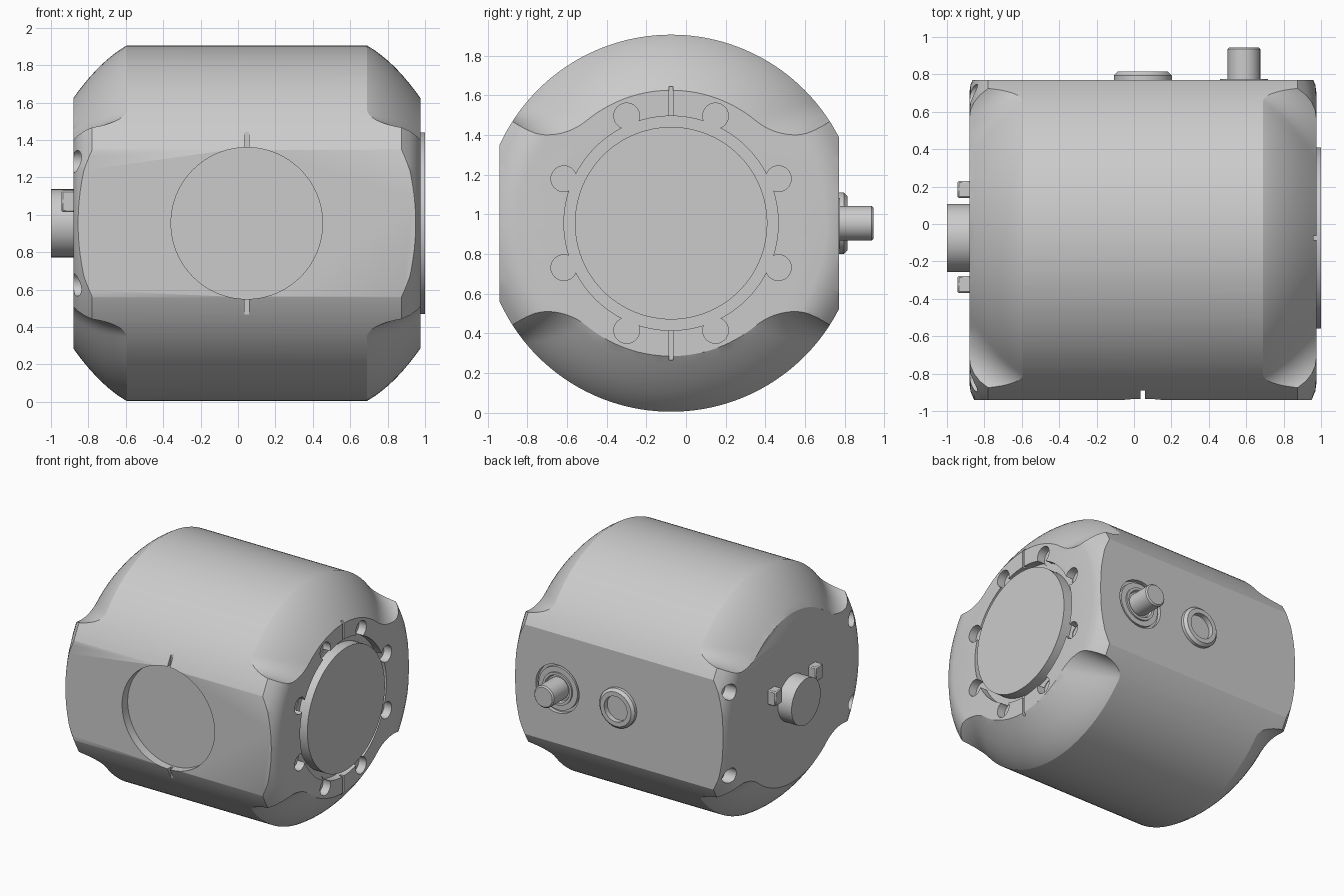
import bpy, bmesh
from math import sin, cos, radians, pi
from mathutils import Vector

if "Cube" in bpy.data.objects:
    bpy.data.objects.remove(bpy.data.objects["Cube"])

grey = bpy.data.materials.new("plain grey")
grey.use_nodes = True
colour = (0.6, 0.6, 0.6, 1)
grey.diffuse_color = colour
grey.node_tree.nodes["Principled BSDF"].inputs["Base Color"].default_value = colour

CX, CY, CZ = 0.047, -0.075, 0.955      # housing axis and mid length
R, LEFT, RIGHT = 0.95, 0.975, -0.88
FRONT, BACK = -0.94, 0.77


def finish(name, bm):
    bmesh.ops.recalc_face_normals(bm, faces=bm.faces)
    mesh = bpy.data.meshes.new(name)
    bm.to_mesh(mesh)
    bm.free()
    mesh.materials.append(grey)
    obj = bpy.data.objects.new(name, mesh)
    bpy.context.collection.objects.link(obj)
    return obj


def loft(bm, sections):
    """Bridge equal closed rings and cap both ends."""
    rings = [[bm.verts.new(p) for p in s] for s in sections]
    n = len(rings[0])
    for a, b in zip(rings, rings[1:]):
        for i in range(n):
            j = (i + 1) % n
            bm.faces.new((a[i], a[j], b[j], b[i]))
    bm.faces.new(rings[0])
    bm.faces.new(rings[-1])


def lathe(name, profile, origin, axis, sides=64):
    """Turn (radius, height) points about an axis."""
    turn = Vector((0, 0, 1)).rotation_difference(Vector(axis))
    bm = bmesh.new()
    loft(bm, [[Vector(origin) + turn @ Vector((r * cos(2 * pi * i / sides),
               r * sin(2 * pi * i / sides), h)) for i in range(sides)]
              for r, h in profile])
    return finish(name, bm)


def box(name, centre, size):
    bm = bmesh.new()
    bmesh.ops.create_cube(bm, size=1)
    bmesh.ops.scale(bm, vec=size, verts=bm.verts)
    bmesh.ops.translate(bm, vec=centre, verts=bm.verts)
    return finish(name, bm)


def activate(obj):
    bpy.ops.object.select_all(action='DESELECT')
    obj.select_set(True)
    bpy.context.view_layer.objects.active = obj


def cut(target, cutter):
    mod = target.modifiers.new("cut", 'BOOLEAN')
    mod.operation, mod.solver, mod.object = 'DIFFERENCE', 'MANIFOLD', cutter
    activate(target)
    bpy.ops.object.modifier_apply(modifier=mod.name)
    bpy.data.objects.remove(cutter)


def drill(target, radius, origin, axis, depth, sides=48):
    cut(target, lathe("cutter", [(radius, -depth), (radius, 0.15)], origin, axis, sides))


# Housing: turned barrel with softened rims
rim = [(0.78, 0), (0.82, 0.006), (0.865, 0.025), (0.91, 0.056), (R, 0.1)]
profile = [(r, RIGHT + h) for r, h in rim] + [(r, LEFT - h) for r, h in reversed(rim)]
housing = lathe("housing", profile, (0, CY, CZ), (1, 0, 0), 160)


def scoop(end, inward, up):
    """Domed shoulder relief that flares out to the corner lugs."""
    length, sections = 0.285, []
    for k in range(-1, 11):
        t = k * 0.105
        rc = 0.67 + 0.28 * t + 0.12 * t * (1 - t)
        s = (rc - 0.67) / 0.28
        a, flare = 50.5 - 10.5 * s, 0.315 - 0.155 * s
        half = []
        for i in range(15):
            b = radians(90 + (a - 90) * i / 14)
            half.append((rc * cos(b), rc * sin(b)))
        ca = radians(a)
        for i in range(1, 17):
            b = radians(180 + a + (130 - a) * i / 16)
            half.append(((rc + flare) * cos(ca) + flare * cos(b),
                         (rc + flare) * sin(ca) + flare * sin(b)))
        half += [(1.3, half[-1][1]), (1.3, 1.4)]
        ring = [(-y, z) for y, z in reversed(half[1:])] + half
        sections.append([(end + inward * length * t, CY + y, CZ + up * z)
                         for y, z in ring])
    bm = bmesh.new()
    loft(bm, sections)
    bmesh.ops.triangulate(bm, faces=bm.faces)
    return finish("cutter", bm)


for end, inward in ((RIGHT, 1), (LEFT, -1)):
    for up in (1, -1):
        cut(housing, scoop(end, inward, up))

# Flat front and back
cut(housing, box("cutter", (CX, FRONT - 0.5, CZ), (3, 1, 3)))
cut(housing, box("cutter", (CX, BACK + 0.5, CZ), (3, 1, 3)))

# Front round recess with two alignment notches
drill(housing, 0.405, (CX, FRONT, CZ), (0, -1, 0), 0.07, 96)
for up in (1, -1):
    cut(housing, box("cutter", (CX, FRONT, CZ + up * 0.457), (0.022, 0.1, 0.12)))

# Left end: ring recess, eight lobes, two notches
drill(housing, 0.54, (LEFT, CY, CZ), (1, 0, 0), 0.06, 96)
for i in range(8):
    a = radians(22.5 + 45 * i)
    drill(housing, 0.065, (LEFT, CY + 0.585 * cos(a), CZ + 0.585 * sin(a)),
          (1, 0, 0), 0.065, 32)
for up in (1, -1):
    cut(housing, box("cutter", (LEFT, CY, CZ + up * 0.61), (0.06, 0.02, 0.16)))

# Right end: four corner bolt holes
for sy in (1, -1):
    for up in (1, -1):
        drill(housing, 0.06, (RIGHT, CY + sy * 0.762, CZ + up * 0.33), (-1, 0, 0), 0.1, 32)

# Back: seat for the outlet pipe
PX = 0.588
drill(housing, 0.19, (PX, BACK, CZ), (0, 1, 0), 0.03)

parts = [housing]
parts.append(lathe("end_cover", [(0.485, -0.1), (0.485, 0.025)],
                   (LEFT, CY, CZ), (1, 0, 0), 96))
parts.append(lathe("drive_shaft", [(0.182, -0.05), (0.182, 0.12)],
                   (RIGHT, CY, CZ), (-1, 0, 0)))
for name, y in (("back_lug", 0.185), ("front_lug", -0.323)):
    lug = box(name, (RIGHT - 0.02, y, 1.072), (0.088, 0.092, 0.116))
    lug.modifiers.new("bevel", 'BEVEL').width = 0.008
    parts.append(lug)
parts.append(lathe("outlet_pipe", [(0.087, -0.04), (0.087, 0.165), (0.077, 0.175)],
                   (PX, BACK, CZ), (0, 1, 0)))
parts.append(lathe("pipe_seal", [(0.17, -0.04), (0.17, -0.008), (0.128, -0.008),
                                 (0.128, 0.005), (0.108, 0.005), (0.1, -0.015)],
                   (PX, BACK, CZ), (0, 1, 0)))
parts.append(lathe("port_boss", [(0.155, -0.02), (0.155, 0.025), (0.135, 0.045),
                                 (0.1, 0.045), (0.1, 0.005)], (CX, BACK, CZ), (0, 1, 0)))

for part in parts:
    activate(part)
    bpy.ops.object.shade_smooth_by_angle(angle=radians(25))
